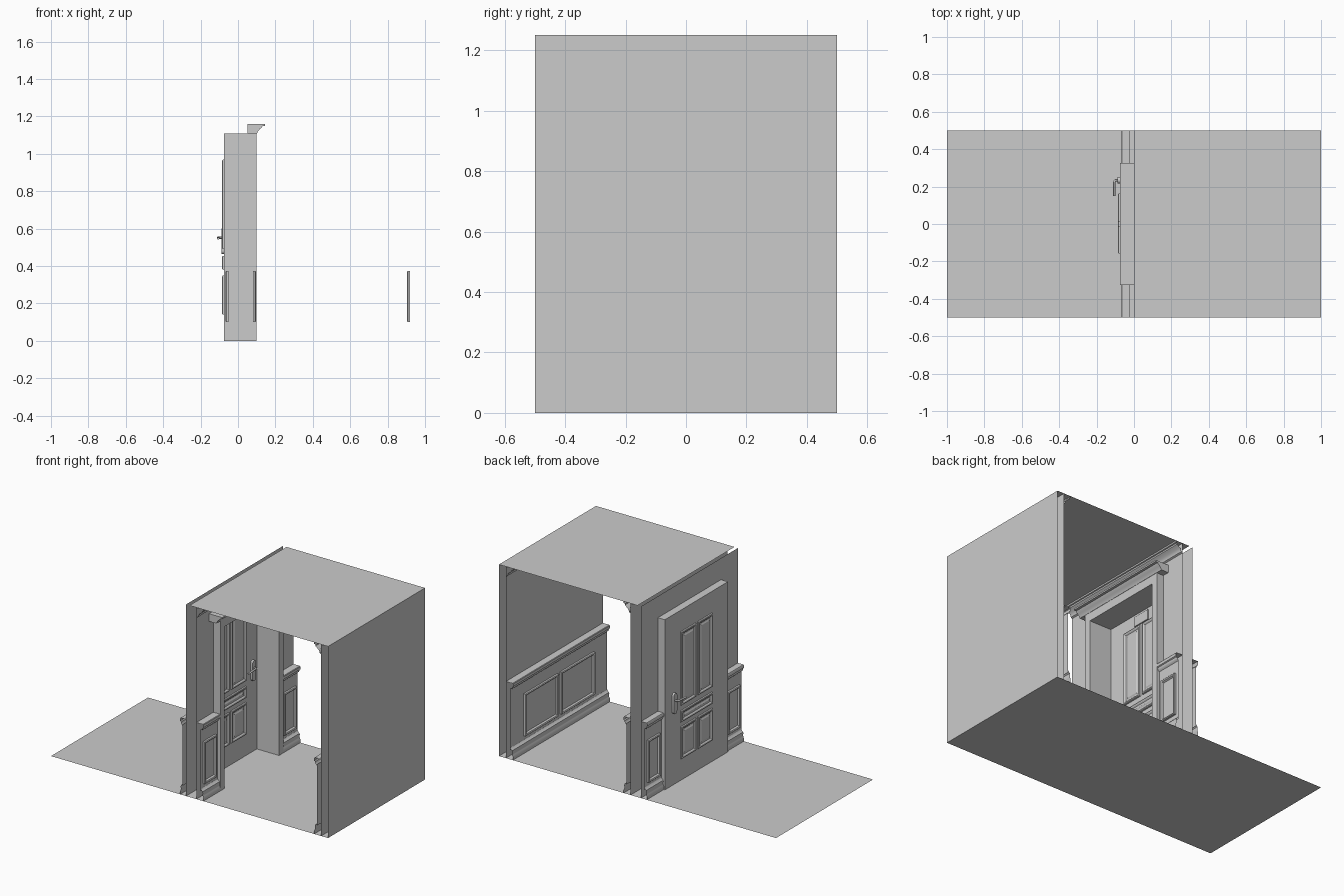
import bpy, math

if "Cube" in bpy.data.objects:
    bpy.data.objects.remove(bpy.data.objects["Cube"])

H = 1.25          # room height
DOOR_Y, DOOR_Z = 0.325, 1.11


def mesh(name, verts, faces, smooth=False):
    me = bpy.data.meshes.new(name)
    me.from_pydata(verts, [], faces)
    me.update()
    ob = bpy.data.objects.new(name, me)
    bpy.context.collection.objects.link(ob)
    if smooth:
        bpy.ops.object.select_all(action='DESELECT')
        ob.select_set(True)
        bpy.context.view_layer.objects.active = ob
        bpy.ops.object.shade_smooth_by_angle(angle=math.radians(35))
    return ob


def box(name, x, y, z):
    v = [(a, b, c) for a in x for b in y for c in z]
    f = [(0, 1, 3, 2), (4, 6, 7, 5), (0, 4, 5, 1), (2, 3, 7, 6), (0, 2, 6, 4), (1, 5, 7, 3)]
    return mesh(name, v, f)


def wall(name, x, y, z, s):
    # flat sheet at constant x, facing direction s
    v = [(x, y[0], z[0]), (x, y[1], z[0]), (x, y[1], z[1]), (x, y[0], z[1])]
    return mesh(name, v, [(0, 1, 2, 3) if s > 0 else (3, 2, 1, 0)])


def strip(name, x, s, profile, y, caps=False):
    # moulding: (offset, z) profile run along y
    n = len(profile)
    v = [(x + s * o, yy, z) for yy in y for o, z in profile]
    f = [(i, i + 1, n + i + 1, n + i) for i in range(n - 1)]
    if s > 0:
        f = [q[::-1] for q in f]
    if caps:
        f += [tuple(range(n)), tuple(range(2 * n - 1, n - 1, -1))]
    return mesh(name, v, f, True)


def panel(name, x, s, y, z, rings):
    # concentric rectangles stepped by (inset, height)
    v, f = [], []
    for i, h in rings:
        v += [(x + s * h, y[0] + i, z[0] + i), (x + s * h, y[1] - i, z[0] + i),
              (x + s * h, y[1] - i, z[1] - i), (x + s * h, y[0] + i, z[1] - i)]
    for r in range(len(rings) - 1):
        a = 4 * r
        f += [(a + k, a + (k + 1) % 4, a + 4 + (k + 1) % 4, a + 4 + k) for k in range(4)]
    a = 4 * (len(rings) - 1)
    f.append((a, a + 1, a + 2, a + 3))
    if s < 0:
        f = [q[::-1] for q in f]
    return mesh(name, v, f)


BASE = [(.05, 0), (.05, .022), (.046, .03), (.044, .04), (.046, .05), (.045, .06), (.036, .066), (.03, .075)]
RAIL = [(.03, .452), (.038, .458), (.042, .466), (.043, .474), (.05, .478), (.05, .496), (.047, .5), (0, .5)]
CORNICE = [(0, 1.185), (.01, 1.19), (.012, 1.2), (.02, 1.212), (.034, 1.222), (.042, 1.228), (.042, 1.238),
           (.05, 1.24), (.05, H)]
FRAME = [(0, 0), (0, .012), (.004, .016), (.012, .013), (.018, .003), (.021, .003)]
DOORP = [(0, 0), (.002, .008), (.007, .01), (.014, .008), (.02, .002), (.028, .002), (.036, .006)]


def wainscot(tag, x, s, y, panels, k=1.0):
    scale = lambda p: [(o * k, z) for o, z in p]
    strip(tag + "_baseboard", x, s, scale(BASE), y)
    strip(tag + "_chair_rail", x, s, scale(RAIL), y)
    wall(tag + "_wainscot", x + s * .03 * k, y, (.06, .46), s)
    for i, p in enumerate(panels):
        panel(f"{tag}_wainscot_panel_{i}", x + s * .03 * k, s, p, (.1, .375), FRAME)


# floor and ceiling
mesh("floor", [(-1, -.5, 0), (1, -.5, 0), (1, .5, 0), (-1, .5, 0)], [(0, 1, 2, 3)])
mesh("ceiling", [(0, -.5, H), (1, -.5, H), (1, .5, H), (0, .5, H)], [(3, 2, 1, 0)])

# right wall, outer and inner skins
wall("right_wall_outer", 1, (-.5, .5), (0, H), 1)
wall("right_wall_inner", .95, (-.5, .5), (0, H), -1)
wainscot("right", .95, -1, (-.5, .5), [(-.36, -.015), (.015, .36)])
strip("right_cornice", .95, -1, CORNICE, (-.5, .5))

# door wall skins around the opening, with panelling on both faces
for tag, x, s, k in (("hall_side", .05, 1, 1.0), ("back_side", -.025, -1, .84)):
    wall(tag + "_wall_over_door", x, (-.5, .5), (DOOR_Z, H), s)
    for name, y, p in (("near", (-.5, -DOOR_Y), (-.475, -.35)), ("far", (DOOR_Y, .5), (.35, .475))):
        wall(f"{tag}_wall_{name}", x, y, (0, DOOR_Z), s)
        wainscot(f"{tag}_{name}", x, s, y, [p], k)
strip("hall_side_cornice", .05, 1, CORNICE, (-.5, .5))

# door frame
for name, y in (("near", (-DOOR_Y, -.28)), ("far", (.28, DOOR_Y))):
    box("door_jamb_" + name, (-.075, .1), y, (0, DOOR_Z))
box("door_header", (-.075, .1), (-.28, .28), (1.055, DOOR_Z))
strip("door_crown", .05, 1, [(0, 1.11), (.052, 1.11), (.055, 1.118), (.06, 1.124), (.066, 1.132), (.076, 1.14),
                             (.08, 1.148), (.095, 1.15), (.095, 1.16), (0, 1.16)], (-.37, .37), True)

# door leaf with raised panels on both faces
box("door_leaf", (-.075, -.06), (-.28, .28), (0, 1.055))
for tag, x, s in (("back", -.075, -1), ("hall", -.06, 1)):
    for side, y in (("a", (-.16, -.01)), ("b", (.01, .165))):
        panel(f"door_{tag}_tall_panel_{side}", x, s, y, (.49, .97), DOORP)
        panel(f"door_{tag}_low_panel_{side}", x, s, y, (.14, .35), DOORP)
    panel(f"door_{tag}_middle_panel", x, s, (-.16, .165), (.38, .455), DOORP)

    # handle plate with rounded ends
    out = []
    for cz, a0 in ((.583, 0), (.482, math.pi)):
        out += [(.234 + .017 * math.cos(a0 + math.pi * i / 10), cz + .017 * math.sin(a0 + math.pi * i / 10))
                for i in range(11)]
    n = len(out)
    v = [(x, a, b) for a, b in out] + [(x + s * .014, a, b) for a, b in out]
    f = [(i, (i + 1) % n, n + (i + 1) % n, n + i) for i in range(n)] + [tuple(range(n, 2 * n))]
    if s < 0:
        f = [q[::-1] for q in f]
    mesh(f"door_{tag}_handle_plate", v, f, True)

    # lever
    cu = bpy.data.curves.new(f"door_{tag}_lever", 'CURVE')
    cu.dimensions = '3D'
    cu.bevel_depth, cu.bevel_resolution, cu.use_fill_caps = .006, 2, True
    sp = cu.splines.new('POLY')
    pts = [(.01, .234, .552), (.024, .234, .552), (.029, .229, .552), (.031, .22, .552), (.03, .185, .549),
           (.03, .15, .547)]
    sp.points.add(len(pts) - 1)
    for p, (o, a, b) in zip(sp.points, pts):
        p.co = (x + s * o, a, b, 1)
    bpy.context.collection.objects.link(bpy.data.objects.new(f"door_{tag}_lever", cu))

# small plaque above the panels on the hall face
panel("door_plaque", -.06, 1, (-.06, .06), (.975, 1.04), [(0, 0), (0, .006), (.004, .008)])
